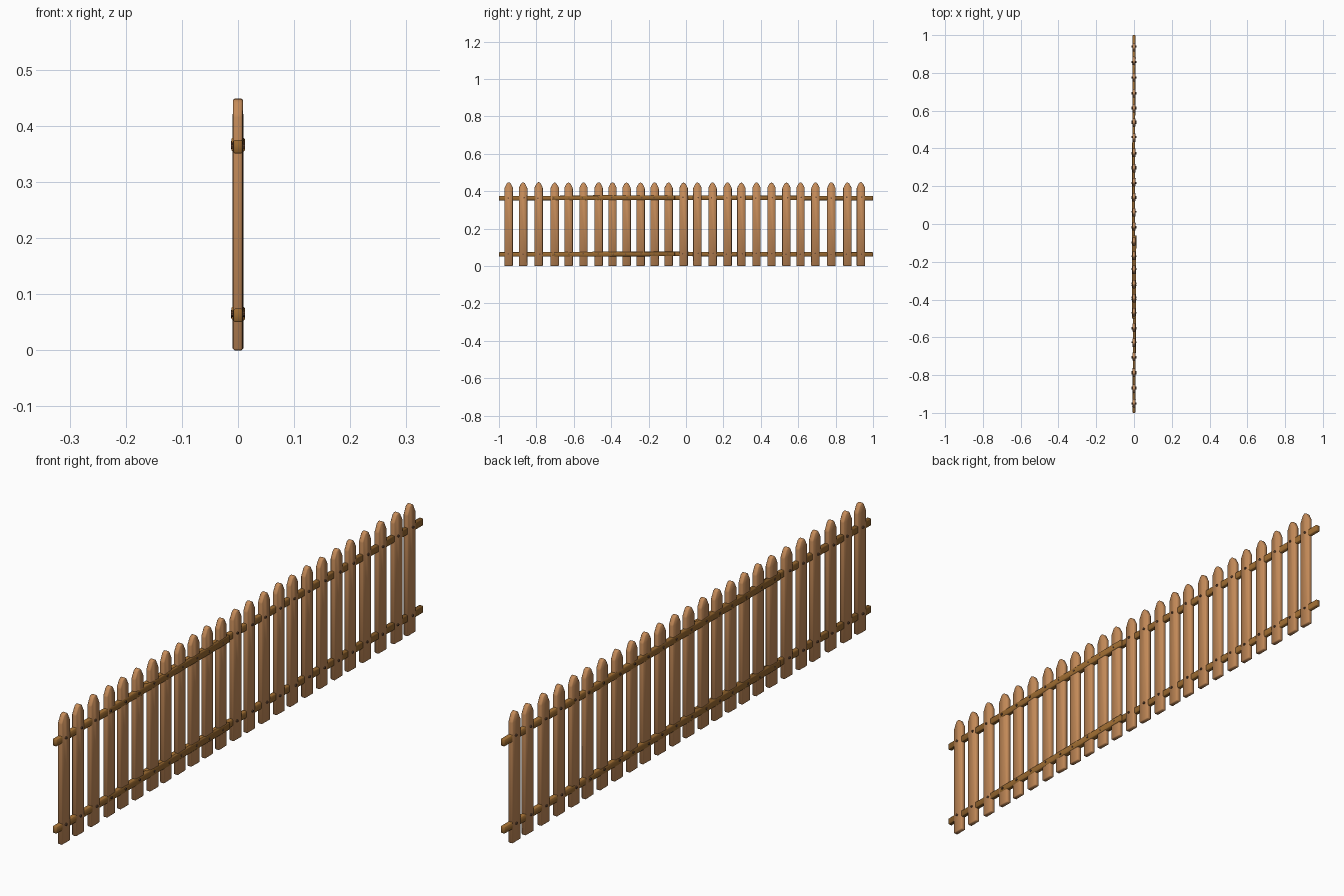
import bpy, bmesh, math, random
from mathutils import Matrix, Vector

if "Cube" in bpy.data.objects:
    bpy.data.objects.remove(bpy.data.objects["Cube"])

random.seed(4)


def material(name, rgb):
    m = bpy.data.materials.new(name)
    m.diffuse_color = (*rgb, 1)
    m.use_nodes = True
    m.node_tree.nodes["Principled BSDF"].inputs["Base Color"].default_value = m.diffuse_color
    return m


PICKET = material("light wood", (0.56, 0.26, 0.10))
RAIL = material("dark wood", (0.33, 0.145, 0.03))
NAIL = material("rusty brown", (0.17, 0.08, 0.04))


def finish(bm, name, mat, bevel=0):
    bmesh.ops.recalc_face_normals(bm, faces=bm.faces)
    if bevel:
        bmesh.ops.bevel(bm, geom=bm.edges[:], offset=bevel, segments=1, affect='EDGES')
    for f in bm.faces:
        f.smooth = True
    me = bpy.data.meshes.new(name)
    bm.to_mesh(me)
    bm.free()
    me.materials.append(mat)
    ob = bpy.data.objects.new(name, me)
    bpy.context.collection.objects.link(ob)
    return ob


# picket: pointed outline extruded through its thickness
def picket(i, y):
    w, t, h = 0.0225, 0.0088, 0.45 - random.uniform(0, 0.003)
    outline = [(-w, 0), (w, 0), (w, 0.418), (0.010, h - 0.006), (0, h),
               (-0.010, h - 0.006), (-w, 0.418)]
    bm = bmesh.new()
    face = bm.faces.new([bm.verts.new((-t, a, b)) for a, b in outline])
    new = bmesh.ops.extrude_face_region(bm, geom=[face])["geom"]
    bmesh.ops.translate(bm, vec=(2 * t, 0, 0),
                        verts=[v for v in new if isinstance(v, bmesh.types.BMVert)])
    ob = finish(bm, f"picket_{i:02d}", PICKET, 0.003)
    ob.location = (0, y, 0)
    ob.rotation_euler = (0, 0, math.radians(random.uniform(-2, 2)))


# rail plank running between two points
def plank(name, y0, x0, y1, x1, z0, z1):
    bm = bmesh.new()
    bmesh.ops.create_cube(bm, size=1)
    for v in bm.verts:
        far = v.co.y > 0
        v.co = Vector(((x1 if far else x0) + v.co.x * 0.0155, y1 if far else y0,
                       (z1 if far else z0) + v.co.z * 0.024))
    finish(bm, name, RAIL, 0.002)


PITCHES = [-.948, -.871, -.788, -.702, -.628, -.548, -.467, -.393, -.318, -.243,
           -.168, -.093, -.013, .061, .142, .222, .296, .377, .457, .537,
           .612, .692, .777, .863, .935]
for i, y in enumerate(PITCHES):
    picket(i, y)

# each rail is two planks overlapping left of the middle
RAILS = {"lower": 0.062, "upper": 0.363}
for name, z in RAILS.items():
    plank(name + "_rail_left", -1, 0, -0.06, 0.0045, z, z + 0.003)
    plank(name + "_rail_right", -0.5, -0.004, 1, 0, z + 0.004, z)

# nails through every picket, heads showing on both faces
for name, z in RAILS.items():
    bm = bmesh.new()
    for y in PITCHES:
        p = (0, y + random.uniform(-0.006, 0.006), z + random.uniform(0, 0.006))
        bmesh.ops.create_cone(bm, cap_ends=True, segments=8, radius1=0.0042, radius2=0.0042,
                              depth=0.025,
                              matrix=Matrix.Translation(p) @ Matrix.Rotation(math.pi / 2, 4, 'Y'))
    nails = finish(bm, name + "_nails", NAIL)
    nails.data.shade_flat()
